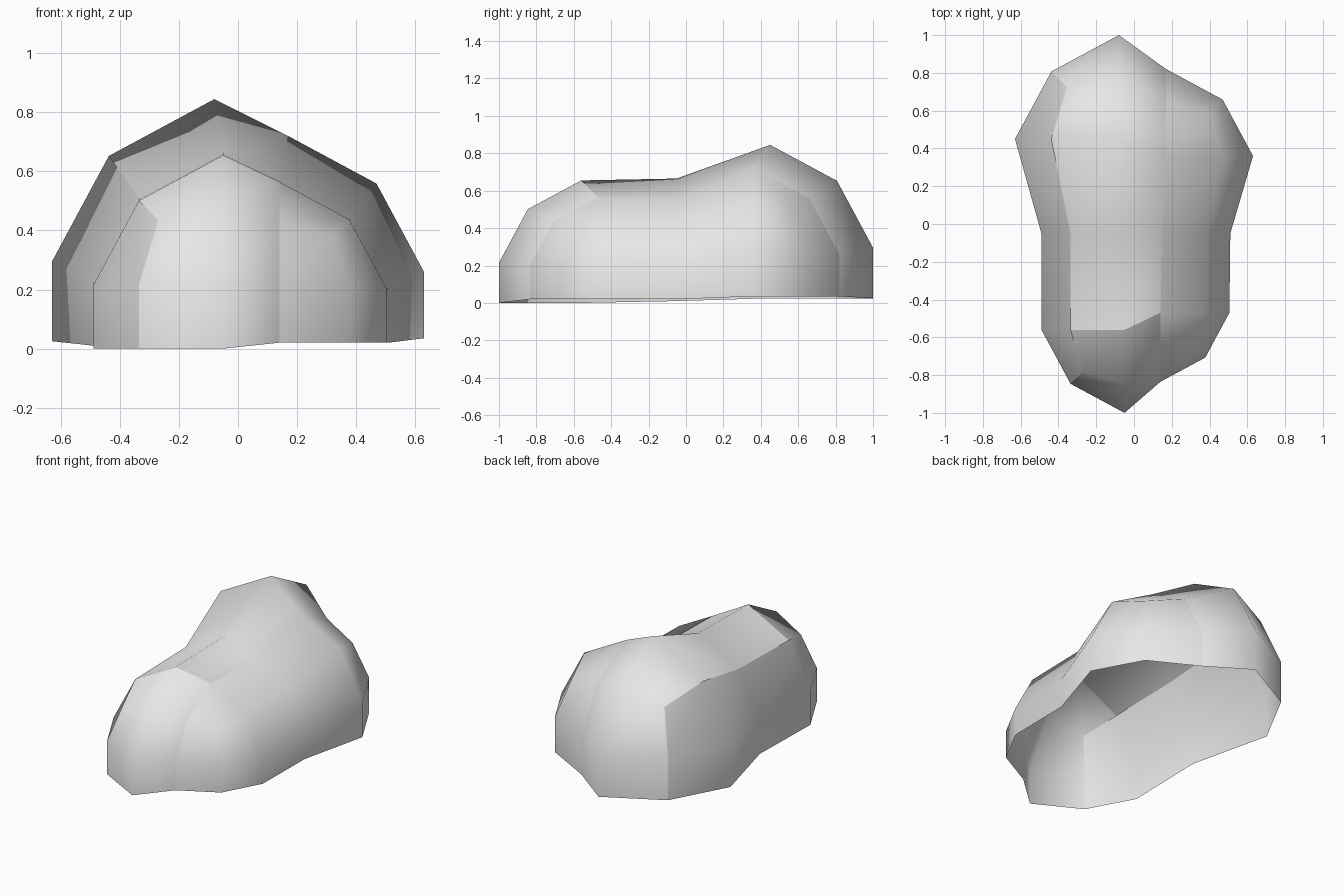
import bpy, bmesh

cube = bpy.data.objects.get("Cube")
if cube:
    bpy.data.objects.remove(cube, do_unlink=True)

EDGE, CORNER = 0.65, 0.5   # rounding of the quarter domes

# stone grey
grey = bpy.data.materials.new("stone_grey")
grey.diffuse_color = (0.8, 0.8, 0.8, 1)
grey.use_nodes = True
bsdf = next(n for n in grey.node_tree.nodes if n.type == 'BSDF_PRINCIPLED')
bsdf.inputs["Base Color"].default_value = (0.8, 0.8, 0.8, 1)
bsdf.inputs["Roughness"].default_value = 0.8

bm = bmesh.new()
verts = {}


def half_shell(s, mid, outer, side, stations):
    """One long half: stations are front dome, waist and back dome as
    (x, y, base height, radius, rim height); s is the side it faces."""
    for i, (x, y, z, r, rim) in enumerate(stations):
        row = 3 + i

        def put(col, row_id, dx, dy, dz):
            verts[col, row_id] = bm.verts.new((x + dx * r, y + dy * r, z + dz * r))

        # crown, shoulder and flank
        put(mid, row, 0, 0, 1)
        put(outer, row, s * EDGE, 0, EDGE)
        put(side, row, s, 0, 0)
        verts[side, -row] = bm.verts.new((x + s * r, y, rim))
        if i == 1:
            continue
        # rounded end, running down to the rim
        d = i - 1
        put(mid, row + d, 0, d * EDGE, EDGE)
        put(mid, row + 2 * d, 0, d, 0)
        put(outer, row + d, s * CORNER, d * CORNER, CORNER)
        put(outer, row + 2 * d, s * EDGE, d * EDGE, 0)
        verts[mid, row + 3 * d] = bm.verts.new((x, y + d * r, rim))
        verts[outer, row + 3 * d] = bm.verts.new((x + s * EDGE * r, y + d * EDGE * r, rim))


half_shell(-1, "B", "A", "L", [(-.05, -.56, .215, .44, 0),
                               (-.05, -.05, .225, .44, .01),
                               (-.08, .45, .295, .55, .025)])
half_shell(1, "C", "D", "R", [(.14, -.47, .2, .365, .02),
                              (.15, -.05, .205, .36, .02),
                              (.17, .36, .26, .46, .035)])


def quad(*keys):
    bm.faces.new([verts[k] for k in keys])


# lengthwise strips over the top, front and back
for a, b in ("AB", "BC", "CD"):
    for r in range(8):
        quad((a, r), (b, r), (b, r + 1), (a, r + 1))

# flank walls down to the open rim
for o, w in ("AL", "DR"):
    quad((o, 1), (o, 2), (o, 3), (w, 3))
    quad((o, 5), (o, 6), (o, 7), (w, 5))
    quad((o, 0), (o, 1), (w, 3), (w, -3))
    quad((w, -5), (w, 5), (o, 7), (o, 8))
    for r in (3, 4):
        quad((o, r), (o, r + 1), (w, r + 1), (w, r))
        quad((w, r), (w, r + 1), (w, -r - 1), (w, -r))

bmesh.ops.recalc_face_normals(bm, faces=bm.faces)
bm.normal_update()
if verts["B", 4].normal.z < 0:
    bmesh.ops.reverse_faces(bm, faces=bm.faces)

# smooth panels split by sharp seams
for f in bm.faces:
    f.smooth = True
seams = [((c, r), (c, r + 1)) for c in "AC" for r in range(8)]
seams += [(("A", 3), ("B", 3)), (("B", 3), ("C", 3))]
for p, q in seams:
    bm.edges.get((verts[p], verts[q])).smooth = False

mesh = bpy.data.meshes.new("rock_shell")
bm.to_mesh(mesh)
bm.free()
mesh.materials.append(grey)
rock = bpy.data.objects.new("rock_shell", mesh)
bpy.context.collection.objects.link(rock)
